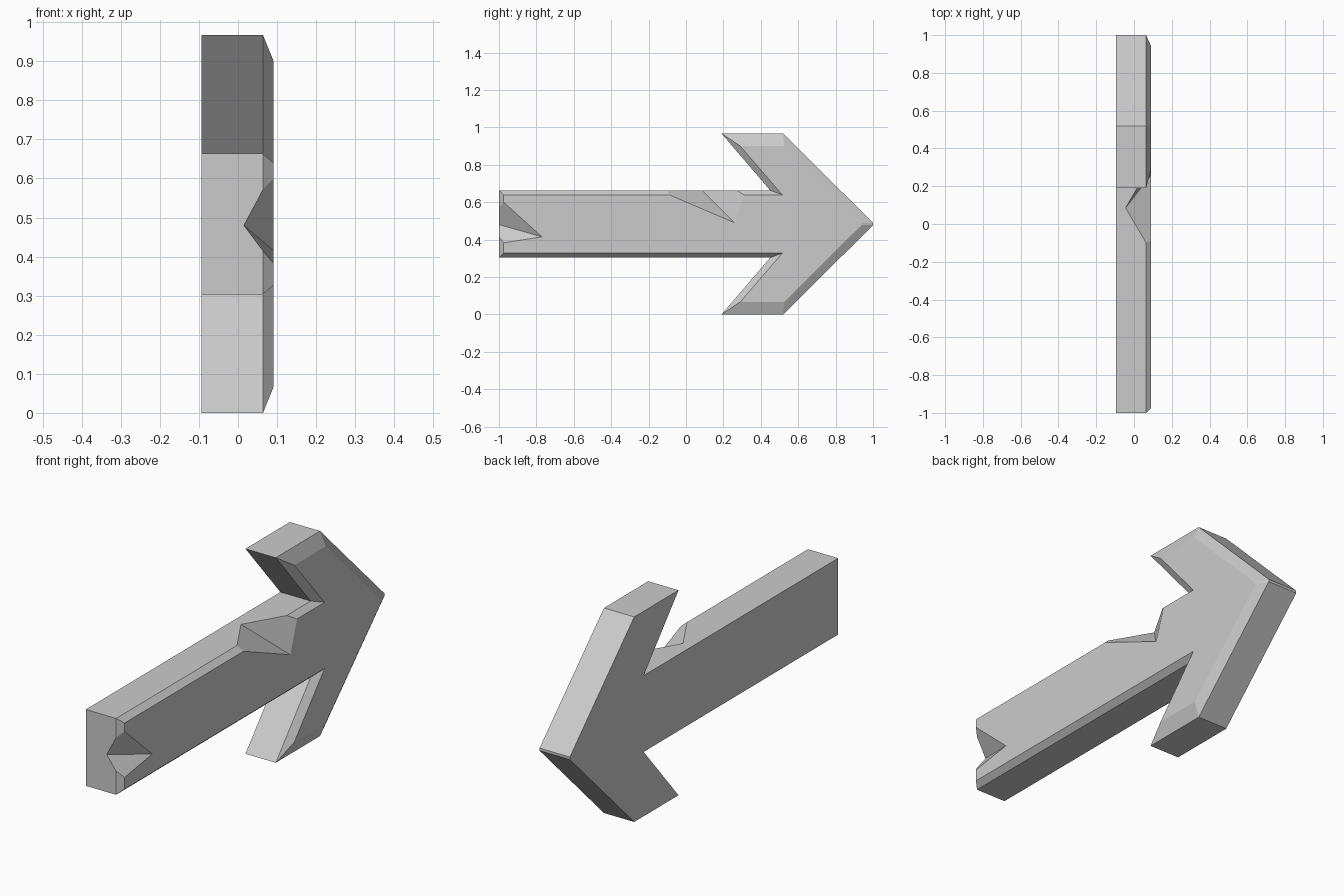
import bpy, bmesh
from mathutils import Vector

if "Cube" in bpy.data.objects:
    bpy.data.objects.remove(bpy.data.objects["Cube"], do_unlink=True)

BACK, RIM, FACE = -0.094, 0.064, 0.091   # depth layers along x
MID = 0.4835                             # arrow centre line height

grey = bpy.data.materials.new("plain_grey")
grey.use_nodes = True
grey.diffuse_color = (0.6, 0.6, 0.6, 1)
grey.node_tree.nodes["Principled BSDF"].inputs["Base Color"].default_value = (0.6, 0.6, 0.6, 1)


def make_object(name, bm):
    bmesh.ops.recalc_face_normals(bm, faces=bm.faces)
    mesh = bpy.data.meshes.new(name)
    bm.to_mesh(mesh)
    bm.free()
    mesh.materials.append(grey)
    obj = bpy.data.objects.new(name, mesh)
    bpy.context.collection.objects.link(obj)
    return obj


def mirrored(half):
    """Close an upper half profile by mirroring it below the centre line."""
    return [(y, MID + h) for y, h in half] + [(y, MID - h) for y, h in reversed(half)]


# Arrow outline: shaft end, notch, barb, shoulder, tip
outer = mirrored([(-1, 0.18), (0.45, 0.18), (0.19, MID), (0.52, MID), (1, 0.006)])
inner = mirrored([(-0.975, 0.156), (0.515, 0.156), (0.29, 0.417), (0.524, 0.417), (0.94, 0.004)])

# Arrow body: flat back, straight sides, chamfered front
bm = bmesh.new()
layers = [[bm.verts.new((x, y, z)) for y, z in ring]
          for x, ring in ((BACK, outer), (RIM, outer), (FACE, inner))]
bm.faces.new(layers[0])
bm.faces.new(layers[2])
n = len(outer)
for a, b in zip(layers, layers[1:]):
    for i in range(n):
        j = (i + 1) % n
        bm.faces.new((a[i], a[j], b[j], b[i]))
arrow = make_object("wooden_arrow", bm)


def chip(name, root, tip, side_a, side_b):
    """Cut a V-shaped chip whose valley runs from root to tip."""
    root, tip, side_a, side_b = map(Vector, (root, tip, side_a, side_b))
    valley = tip - root
    corners = (root - valley * 0.3, tip + valley * 0.3,
               tip + (side_a - tip) * 1.6, tip + (side_b - tip) * 1.6)
    bm = bmesh.new()
    v = [bm.verts.new(c) for c in corners]
    for skip in range(4):
        bm.faces.new([v[i] for i in range(4) if i != skip])
    cutter = make_object(name, bm)
    cutter.hide_render = True
    cutter.hide_set(True)
    mod = arrow.modifiers.new(name, 'BOOLEAN')
    mod.operation = 'DIFFERENCE'
    mod.solver = 'EXACT'
    mod.object = cutter
    return cutter


# Chips broken out of the top edge and the shaft end
cutters = [
    chip("top_chip_cutter", (-0.045, 0.085, 0.664), (FACE, 0.26, 0.49),
         (FACE, -0.09, 0.64), (FACE, 0.31, 0.64)),
    chip("end_chip_cutter", (0.015, -1, 0.48), (FACE, -0.77, 0.415),
         (FACE, -0.975, 0.6), (FACE, -0.975, 0.383)),
]

# Bake the cuts and drop the cutters
bpy.context.view_layer.update()
deps = bpy.context.evaluated_depsgraph_get()
carved = bpy.data.meshes.new_from_object(arrow.evaluated_get(deps))
arrow.modifiers.clear()
arrow.data = carved
for cutter in cutters:
    bpy.data.objects.remove(cutter, do_unlink=True)
